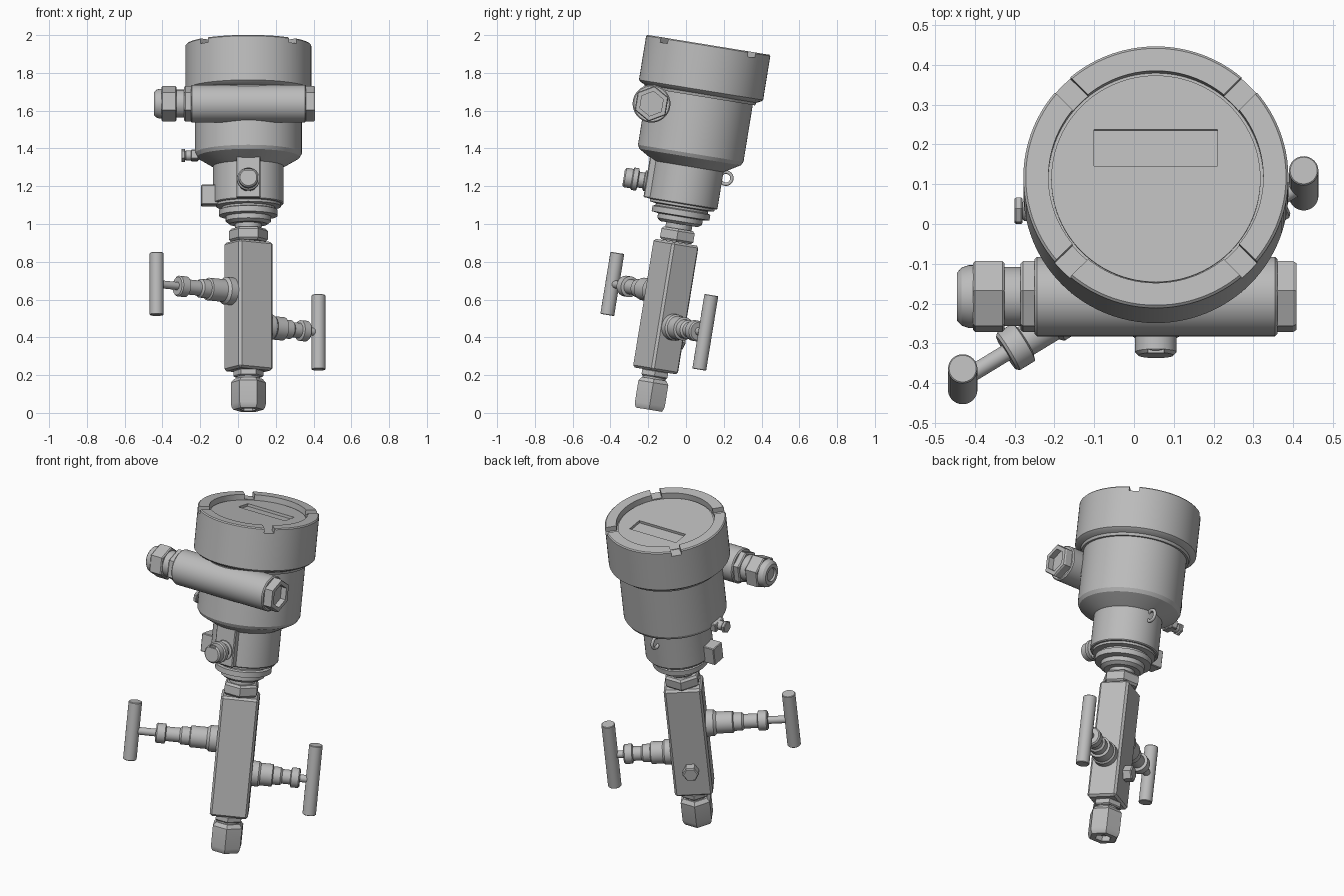
import bpy, bmesh, math
from mathutils import Matrix, Vector

if "Cube" in bpy.data.objects:
    bpy.data.objects.remove(bpy.data.objects["Cube"], do_unlink=True)

metal = bpy.data.materials.new("brushed_grey")
metal.use_nodes = True
GREY = (0.5, 0.5, 0.5, 1)
metal.diffuse_color = GREY
metal.node_tree.nodes["Principled BSDF"].inputs["Base Color"].default_value = GREY

# The whole instrument leans back; everything is built upright and then tilted
LEAN = Matrix.Translation((0.055, -0.196, 0.017)) @ Matrix.Rotation(math.radians(-9.25), 4, 'X')
# The valve block is turned about the main axis
TURN = Matrix.Rotation(math.radians(31.6), 4, 'Z')
X, Y, Z = Vector((1, 0, 0)), Vector((0, 1, 0)), Vector((0, 0, 1))
parts = []


def finish(name, bm, matrix):
    bm.transform(LEAN @ matrix)
    bmesh.ops.recalc_face_normals(bm, faces=bm.faces)
    mesh = bpy.data.meshes.new(name)
    bm.to_mesh(mesh)
    bm.free()
    mesh.materials.append(metal)
    obj = bpy.data.objects.new(name, mesh)
    bpy.context.collection.objects.link(obj)
    parts.append(obj)
    return obj


def lathe(name, profile, at=(0, 0, 0), axis=Z, sides=48, frame=Matrix()):
    """Turn (radius, height) points about an axis; six sides give a hex part."""
    bm = bmesh.new()
    rings = []
    for r, h in profile:
        if r == 0:
            rings.append([bm.verts.new((0, 0, h))] * sides)
        else:
            rings.append([bm.verts.new((r * math.cos(math.tau * i / sides),
                                        r * math.sin(math.tau * i / sides), h))
                          for i in range(sides)])
    for a, b in zip(rings, rings[1:]):
        for i in range(sides):
            j = (i + 1) % sides
            corners = list(dict.fromkeys((a[i], a[j], b[j], b[i])))
            if len(corners) > 2:
                bm.faces.new(corners)
    aim = Z.rotation_difference(axis).to_matrix().to_4x4()
    return finish(name, bm, frame @ Matrix.Translation(at) @ aim)


def rod(name, r, start, end, c=0.006, **kw):
    """Solid bar or hex with chamfered ends."""
    return lathe(name, [(0, start), (r - c, start), (r, start + c),
                        (r, end - c), (r - c, end), (0, end)], **kw)


def box(name, size, at, bevel=0.0, frame=Matrix()):
    bm = bmesh.new()
    bmesh.ops.create_cube(bm, size=1, matrix=Matrix.Diagonal((*size, 1)))
    if bevel:
        bmesh.ops.bevel(bm, geom=bm.edges[:], offset=bevel, segments=1, affect='EDGES')
    return finish(name, bm, frame @ Matrix.Translation(at))


def cut(target, cutter):
    mod = target.modifiers.new("cut", 'BOOLEAN')
    mod.operation, mod.object, mod.solver = 'DIFFERENCE', cutter, 'EXACT'
    bpy.context.view_layer.objects.active = target
    bpy.ops.object.modifier_apply(modifier=mod.name)
    parts.remove(cutter)
    bpy.data.objects.remove(cutter, do_unlink=True)


# Bottom compression fitting
lathe("bottom_nut", [(0, 0.03), (0.045, 0.03), (0.045, 0), (0.08, 0), (0.088, 0.012),
                     (0.0925, 0.03), (0.0925, 0.145), (0.075, 0.165), (0, 0.165)], sides=6)
rod("bottom_thread", 0.062, 0.15, 0.19)
rod("bottom_hex", 0.08, 0.175, 0.212, sides=6)

# Valve block
box("valve_block", (0.209, 0.168, 0.69), (0, 0, 0.553), bevel=0.012, frame=TURN)
rod("vent_plug", 0.045, 0.08, 0.135, at=(0, 0, 0.38), axis=Y, sides=6, frame=TURN)

# Two needle valves with bar handles
valves = [
    ("right", -X, 0.626, 0.57, 0.333,
     [(0, 0.09), (0.073, 0.09), (0.073, 0.145), (0.06, 0.16), (0.06, 0.25), (0.05, 0.255),
      (0.05, 0.30), (0.04, 0.31), (0.04, 0.385), (0.055, 0.39), (0.055, 0.435),
      (0.048, 0.442), (0, 0.442)]),
    ("left", X, 0.452, 0.436, 0.40,
     [(0, 0.09), (0.07, 0.09), (0.07, 0.14), (0.062, 0.15), (0.062, 0.215), (0.05, 0.22),
      (0.05, 0.26), (0.04, 0.27), (0.04, 0.315), (0.055, 0.32), (0.055, 0.36),
      (0.048, 0.367), (0, 0.367)])]
for side, axis, t, reach, length, bonnet in valves:
    lathe(side + "_valve_bonnet", bonnet, at=(0, 0, t), axis=axis, frame=TURN)
    rod(side + "_valve_stem", 0.021, 0.3, reach, at=(0, 0, t), axis=axis, sides=24, frame=TURN)
    rod(side + "_valve_handle", 0.037, t - length / 2, t + length / 2, c=0.003,
        at=axis * reach, sides=32, frame=TURN)

# Neck and stepped collar
rod("neck_hex", 0.103, 0.90, 0.97, c=0.012, sides=6)
lathe("stepped_collar", [(0, 0.95), (0.07, 0.95), (0.07, 0.995), (0.10, 0.995), (0.12, 1.01),
                         (0.12, 1.035), (0.155, 1.04), (0.155, 1.07), (0.14, 1.075),
                         (0.14, 1.085), (0.172, 1.09), (0.172, 1.12), (0, 1.12)], sides=64)

# Housing body
lathe("housing", [(0, 1.103), (0.182, 1.103), (0.187, 1.108), (0.187, 1.305), (0.20, 1.312),
                  (0.272, 1.355), (0.283, 1.375), (0.283, 1.70), (0, 1.70)], sides=96)

# Screw cap with recessed face, wrench notches and display window
cap = lathe("screw_cap", [(0, 1.68), (0.295, 1.68), (0.30, 1.695), (0.322, 1.705),
                          (0.333, 1.715), (0.333, 1.951), (0.327, 1.957), (0.270, 1.957),
                          (0.270, 1.92), (0.263, 1.92), (0.263, 1.927), (0, 1.927)], sides=96)
for k in range(4):
    spin = Matrix.Rotation(math.radians(45 + 90 * k), 4, 'Z')
    cut(cap, box("notch_cutter", (0.12, 0.055, 0.06), (0.325, 0, 1.959), frame=spin))
cut(cap, box("display_cutter", (0.31, 0.092, 0.04), (0, 0.079, 1.932)))

# Cable entry tube across the front
ENTRY = (-0.055, -0.247, 1.601)
rod("entry_tube", 0.1, -0.25, 0.36, at=ENTRY, axis=X, sides=64)
lathe("blind_plug", [(0, 0.35), (0.095, 0.35), (0.095, 0.40), (0.09, 0.408), (0.066, 0.408),
                     (0.066, 0.375), (0, 0.375)], at=ENTRY, axis=X, sides=6)
rod("gland_flange", 0.095, -0.285, -0.24, at=ENTRY, axis=X, sides=6)
rod("gland_thread", 0.074, -0.335, -0.27, at=ENTRY, axis=X)
rod("gland_nut", 0.095, -0.405, -0.325, at=ENTRY, axis=X, sides=6)
lathe("gland_dome", [(0, 0.39), (0.079, 0.39), (0.079, 0.415), (0.073, 0.433),
                     (0.06, 0.445), (0.04, 0.445), (0.035, 0.435), (0, 0.435)],
      at=ENTRY, axis=-X)

# Front pad with vent knob
box("front_pad", (0.128, 0.16, 0.225), (0, -0.13, 1.218), bevel=0.005)
knob = lathe("vent_knob", [(0, 0.2), (0.055, 0.2), (0.055, 0.218), (0.042, 0.222),
                           (0.042, 0.25), (0.06, 0.255), (0.06, 0.28), (0.052, 0.285),
                           (0.052, 0.322), (0.044, 0.33), (0, 0.33)],
             at=(0, 0, 1.193), axis=-Y)
cut(knob, box("slot_cutter", (0.04, 0.03, 0.012), (0, -0.33, 1.235)))

# Side lug, earth terminal and rear eyelet
box("side_lug", (0.09, 0.085, 0.105), (-0.205, -0.02, 1.145), bevel=0.004)
box("terminal_bracket", (0.04, 0.085, 0.05), (-0.285, 0.01, 1.365), bevel=0.004)
rod("terminal_screw", 0.026, 0.26, 0.335, c=0.004, at=(0, 0.01, 1.365), axis=-X, sides=24)
rod("terminal_head", 0.036, 0.335, 0.355, c=0.004, at=(0, 0.01, 1.365), axis=-X, sides=6)

lathe("rear_eyelet", [(0.032 + 0.009 * math.cos(math.tau * i / 12),
                       0.009 * math.sin(math.tau * i / 12)) for i in range(13)],
      at=(0, 0.205, 1.275), axis=X, sides=24)

# Smooth round surfaces, crisp edges
bpy.ops.object.select_all(action='DESELECT')
for obj in parts:
    obj.select_set(True)
bpy.context.view_layer.objects.active = parts[0]
bpy.ops.object.shade_smooth_by_angle(angle=math.radians(25))
